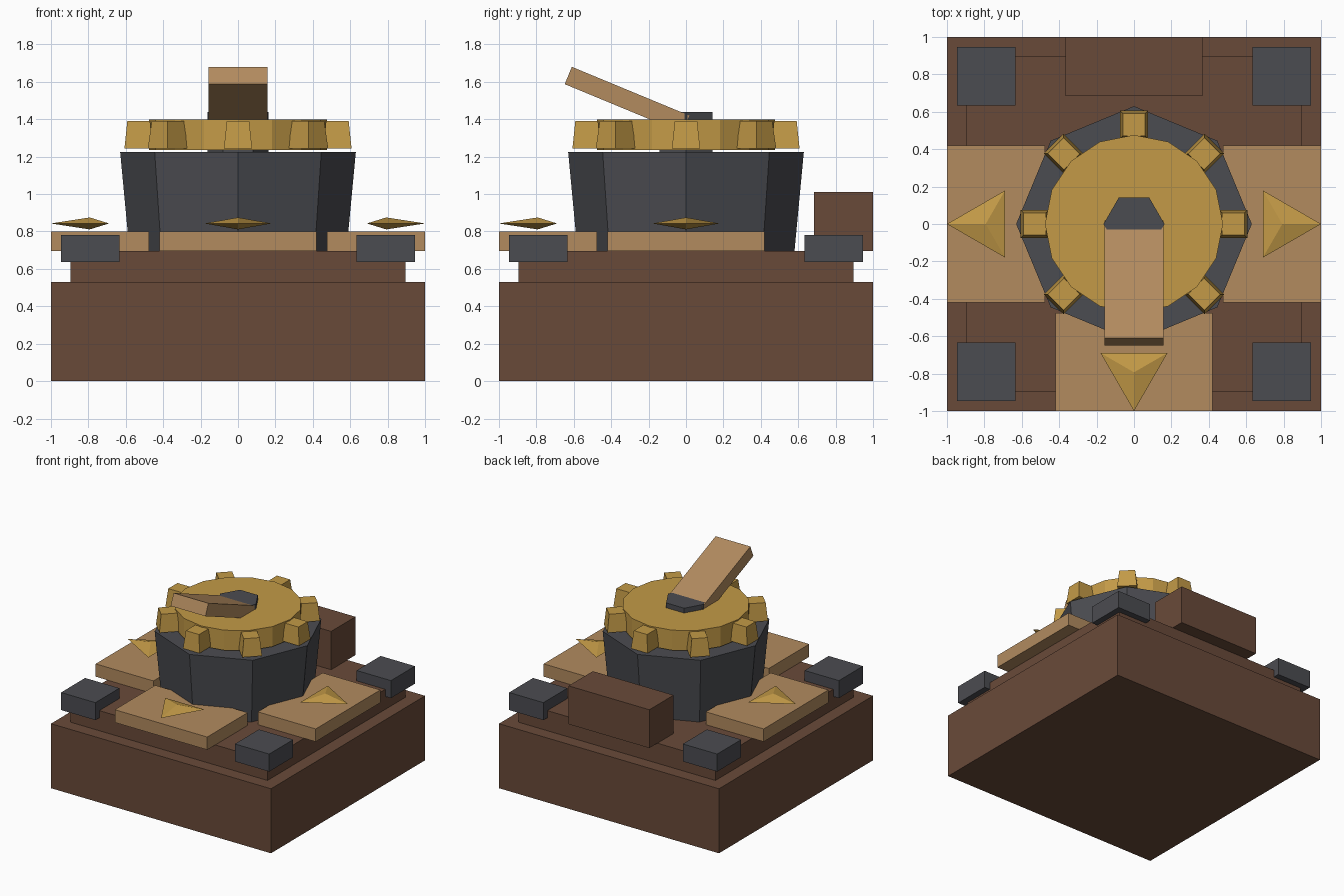
import bpy
import bmesh
from math import radians, cos, sin, pi
from mathutils import Matrix, Vector

if "Cube" in bpy.data.objects:
    bpy.data.objects.remove(bpy.data.objects["Cube"])


def material(name, rgb):
    # sRGB 0-255 to linear
    lin = [((c / 255 + 0.055) / 1.055) ** 2.4 for c in rgb] + [1.0]
    m = bpy.data.materials.new(name)
    m.use_nodes = True
    m.diffuse_color = lin
    m.node_tree.nodes["Principled BSDF"].inputs["Base Color"].default_value = lin
    return m


brown = material("dark_brown_wood", (105, 74, 57))
tan = material("tan_wood", (178, 139, 95))
iron = material("dark_iron", (75, 76, 81))
gold = material("dull_gold", (195, 154, 71))


def finish(name, bm, mat):
    bmesh.ops.recalc_face_normals(bm, faces=bm.faces)
    mesh = bpy.data.meshes.new(name)
    bm.to_mesh(mesh)
    bm.free()
    mesh.materials.append(mat)
    obj = bpy.data.objects.new(name, mesh)
    bpy.context.collection.objects.link(obj)
    return obj


def box(name, lo, hi, mat, angle=0, taper=1.0):
    """Box between two corners, top narrowed by taper, turned about z."""
    lo, hi = Vector(lo), Vector(hi)
    size = Matrix.Diagonal(hi - lo)
    bm = bmesh.new()
    bmesh.ops.create_cube(bm, size=1)
    for v in bm.verts:
        if v.co.z > 0:
            v.co.x *= taper
            v.co.y *= taper
        v.co = (lo + hi) / 2 + size @ v.co
    bm.transform(Matrix.Rotation(angle, 4, 'Z'))
    return finish(name, bm, mat)


def prism(name, sides, r_low, r_high, z_low, z_high, mat):
    """Upright prism or frustum with a corner on the x axis."""
    bm = bmesh.new()
    rings = []
    for r, z in ((r_low, z_low), (r_high, z_high)):
        rings.append([bm.verts.new((r * cos(2 * pi * i / sides),
                                    r * sin(2 * pi * i / sides), z))
                      for i in range(sides)])
    low, high = rings
    bm.faces.new(low)
    bm.faces.new(high)
    for i in range(sides):
        j = (i + 1) % sides
        bm.faces.new((low[i], low[j], high[j], high[i]))
    return finish(name, bm, mat)


def arrow(name, angle):
    """Flat three-sided double pyramid pointing outward."""
    bm = bmesh.new()
    ring = [bm.verts.new((0.793 + 0.207 * cos(a), 0.207 * sin(a), 0.843))
            for a in (0, 2 * pi / 3, 4 * pi / 3)]
    for z in (0.875, 0.811):
        tip = bm.verts.new((0.793, 0, z))
        for i in range(3):
            bm.faces.new((ring[i], ring[(i + 1) % 3], tip))
    bm.transform(Matrix.Rotation(angle, 4, 'Z'))
    return finish(name, bm, gold)


# Stepped base
box("base", (-1, -1, 0), (1, 1, 0.53), brown)
box("base_step", (-0.895, -0.895, 0.53), (0.895, 0.895, 0.695), brown)
box("rear_box", (-0.367, 0.685, 0.695), (0.367, 1, 1.01), brown)

# Corner blocks
for sx, side in ((1, "left"), (-1, "right")):
    for sy, end in ((1, "back"), (-1, "front")):
        c = Vector((0.79 * sx, 0.79 * sy, 0.708))
        h = Vector((0.156, 0.156, 0.072))
        box(f"corner_block_{end}_{side}", c - h, c + h, iron)

# Three side plates with arrows
for label, deg in (("left", 0), ("right", 180), ("front", -90)):
    box("plate_" + label, (0.475, -0.42, 0.695), (1, 0.42, 0.80), tan, radians(deg))
    arrow("arrow_" + label, radians(deg))

# Drum, gear wheel and hub
prism("drum", 8, 0.58, 0.63, 0.695, 1.225, iron)
prism("gear_disc", 16, 0.476, 0.476, 1.235, 1.40, gold)
for i in range(8):
    box(f"gear_tooth_{i + 1}", (0.455, -0.075, 1.245), (0.607, 0.075, 1.39), gold,
        i * pi / 4, 0.8)
prism("hub", 6, 0.163, 0.163, 1.225, 1.44, iron)

# Tilted lever, rooted in the hub
lever = box("lever", (-0.158, -0.68, -0.1), (0.158, 0, 0), tan)
lever.data.transform(Matrix.Translation((0, 0.018, 1.42)) @ Matrix.Rotation(radians(-22.5), 4, 'X'))
